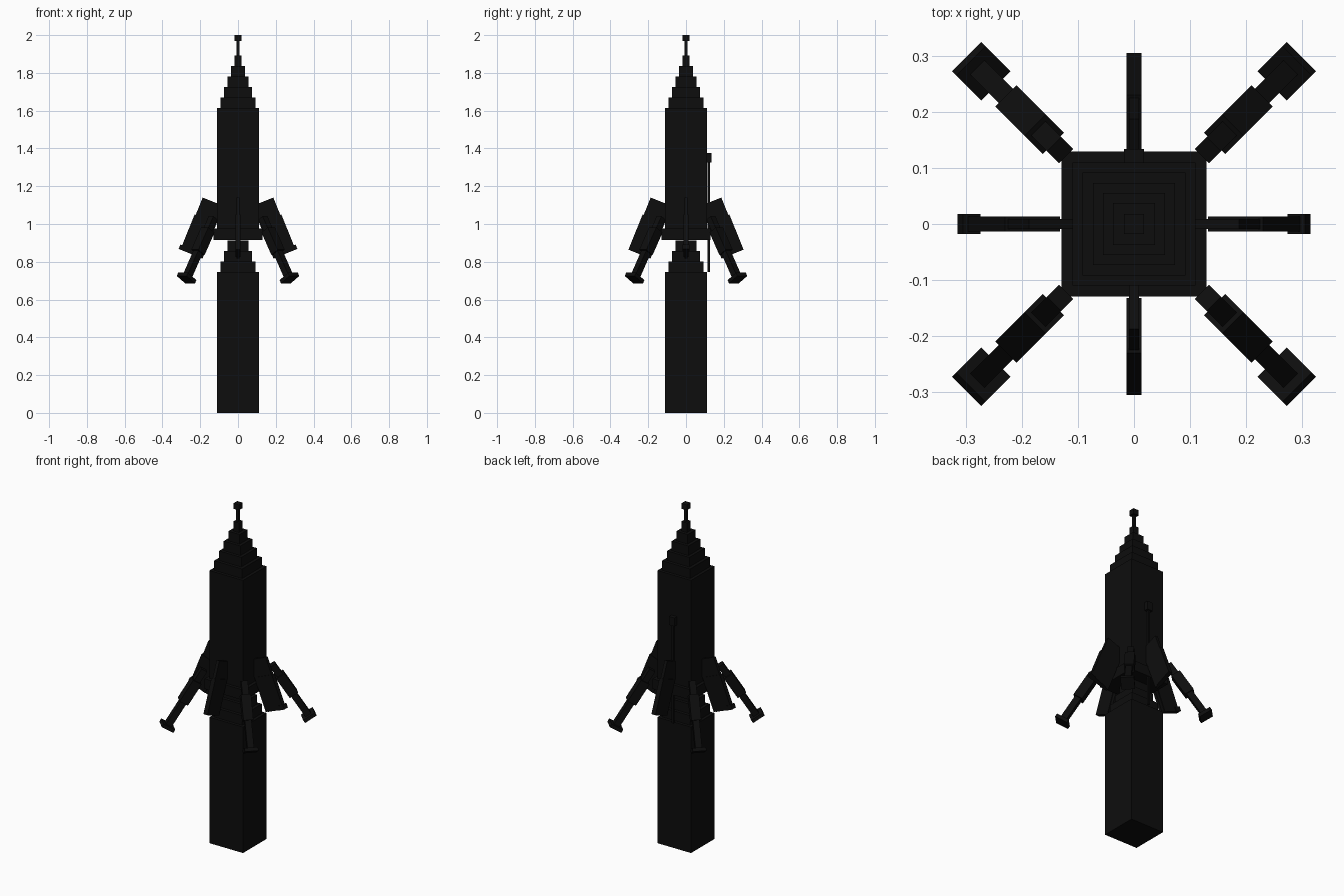
import bpy, bmesh, math
from mathutils import Matrix, Vector

cube = bpy.data.objects.get("Cube")
if cube:
    bpy.data.objects.remove(cube, do_unlink=True)

# One flat near-black paint
black = bpy.data.materials.new("black")
black.use_nodes = True
colour = (0.004, 0.004, 0.004, 1)
black.diffuse_color = colour
black.node_tree.nodes["Principled BSDF"].inputs["Base Color"].default_value = colour


def boxes(name, parts, matrix=Matrix()):
    """One object from boxes given as (x0, x1, half_y, z0, z1) in a local frame."""
    bm = bmesh.new()
    for x0, x1, hy, z0, z1 in parts:
        m = (Matrix.Translation(((x0 + x1) / 2, 0, (z0 + z1) / 2))
             @ Matrix.Diagonal((x1 - x0, 2 * hy, z1 - z0, 1)))
        bmesh.ops.create_cube(bm, size=1, matrix=m)
    mesh = bpy.data.meshes.new(name)
    bm.to_mesh(mesh)
    bm.free()
    mesh.materials.append(black)
    obj = bpy.data.objects.new(name, mesh)
    obj.matrix_world = matrix
    bpy.context.collection.objects.link(obj)
    return obj


def block(half, z0, z1):
    return (-half, half, half, z0, z1)


def frame(azimuth, radius, z, tilt):
    """Local x points outward, local z leans inward by the tilt."""
    return (Matrix.Rotation(math.radians(azimuth), 4, 'Z')
            @ Matrix.Translation((radius, 0, z))
            @ Matrix.Rotation(math.radians(-tilt), 4, 'Y'))


def stepped_cone(name, z, halves):
    step = 0.056
    boxes(name, [block(h, z + i * step, z + (i + 1) * step)
                 for i, h in enumerate(halves)])


# Main stages
boxes("lower_stage", [block(0.11, 0, 0.745)])
boxes("upper_stage", [block(0.11, 0.915, 1.613)])
boxes("stage_skirt", [block(0.129, 0.915, 0.975)])

# Stepped cones between the stages and on the nose
stepped_cone("stage_cone", 0.745, (0.092, 0.073, 0.055))
stepped_cone("nose_cone", 1.613, (0.092, 0.073, 0.055, 0.037, 0.018))
boxes("nose_rod", [block(0.007, 1.89, 1.975)])
boxes("nose_tip", [block(0.018, 1.968, 2.0)])

# Telescopic legs at the corners
for i, side in enumerate(("back_left", "back_right", "front_right", "front_left")):
    f = frame(45 + 90 * i, 0.385, 0.714, 32)
    boxes("leg_" + side, [
        (-0.018, 0.018, 0.018, 0.0, 0.17),
        (-0.027, 0.027, 0.027, 0.16, 0.30),
        (-0.018, 0.018, 0.018, 0.29, 0.375)], f)
    boxes("foot_" + side, [(-0.037, 0.037, 0.037, -0.01, 0.01)], f)

# Thin leaning fins on the four sides, with a thicker outer panel
for i, side in enumerate(("left", "back", "right", "front")):
    f = frame(90 * i, 0.187, 1.14, 22)
    boxes("fin_" + side, [(-0.12, 0.0, 0.009, -0.30, 0.0)], f)
    boxes("fin_panel_" + side, [(-0.10, 0.006, 0.013, -0.30, -0.10)], f)
    if i % 2 == 0:
        boxes("fin_lip_" + side, [(-0.018, 0.016, 0.018, -0.30, -0.275)], f)

# Cable and its bracket down the back
back = Matrix.Translation((0, 0.121, 0))
boxes("cable", [(-0.006, 0.006, 0.006, 0.745, 1.34)], back)
boxes("cable_bracket", [(-0.018, 0.018, 0.013, 1.325, 1.375)], back)
